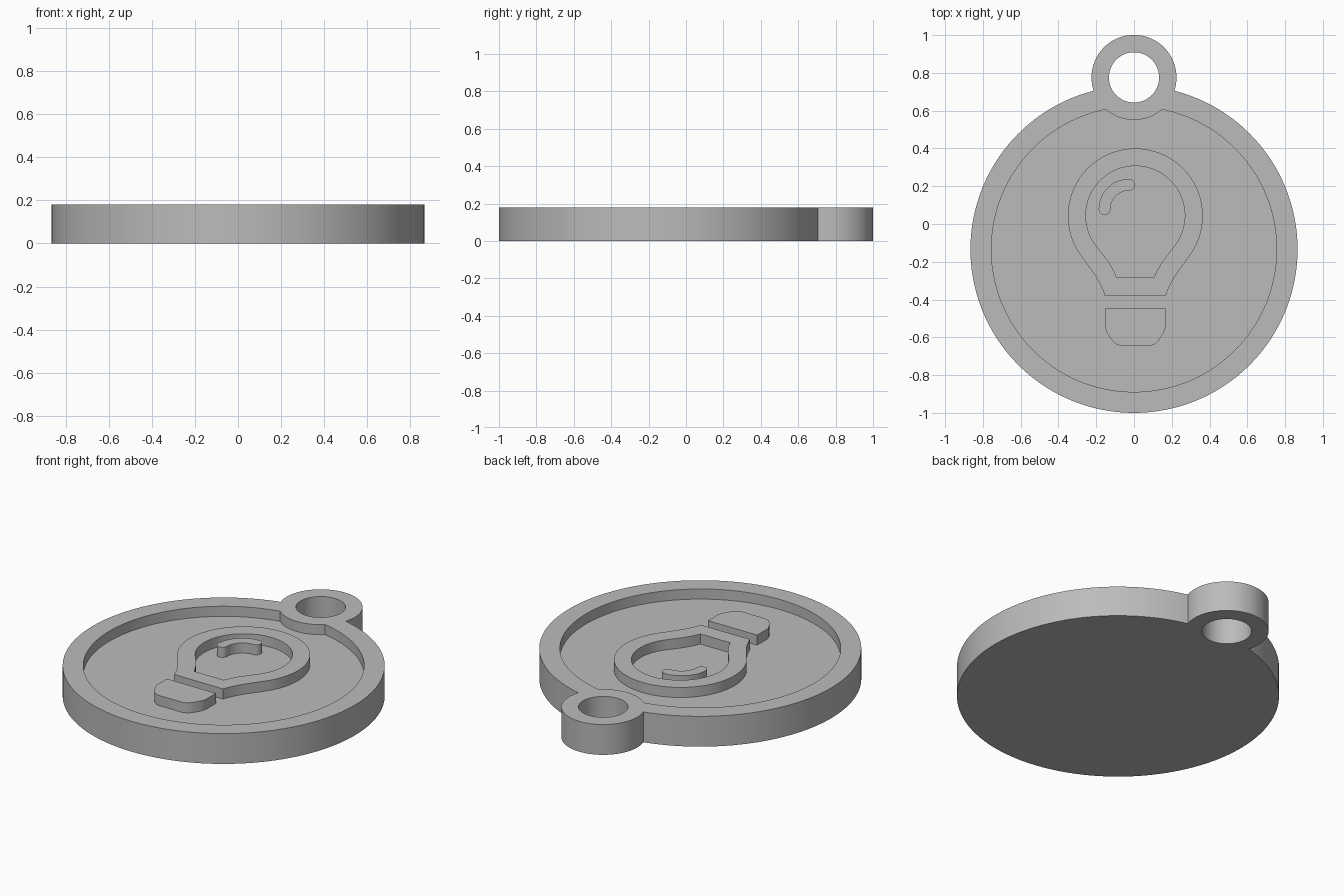
import bpy, bmesh
from math import pi, radians, sin, cos, acos, hypot
from mathutils import Vector
from mathutils.geometry import interpolate_bezier

if "Cube" in bpy.data.objects:
    bpy.data.objects.remove(bpy.data.objects["Cube"])

HEIGHT, FLOOR = 0.18, 0.12
DISC_Y, DISC_R = -0.134, 0.866
RECESS_R = 0.755
TAB_Y, TAB_R, HOLE_R = 0.776, 0.225, 0.133
BULB_X = 0.007

grey = bpy.data.materials.new("light_grey")
grey.use_nodes = True
grey.diffuse_color = (0.5, 0.5, 0.5, 1)
grey.node_tree.nodes["Principled BSDF"].inputs["Base Color"].default_value = (0.5, 0.5, 0.5, 1)


def arc(cx, cy, r, start, end, n):
    """Points from start to end angle, both included."""
    return [(cx + r * cos(start + (end - start) * i / n),
             cy + r * sin(start + (end - start) * i / n)) for i in range(n + 1)]


def mirrored(half, cx):
    """Closed outline from its right half, listed top to bottom."""
    left = [(-x, y) for x, y in reversed(half) if x > 1e-5]
    return [(x + cx, y) for x, y in half + left]


def disc_and_tab(r, outside):
    """Outline of a disc joined to, or notched by, the tab circle."""
    d = TAB_Y - DISC_Y
    a = acos((d * d + r * r - TAB_R ** 2) / (2 * d * r))
    b = acos((d * d + TAB_R ** 2 - r * r) / (2 * d * TAB_R))
    big = arc(0, DISC_Y, r, pi / 2 + a, 5 * pi / 2 - a, 160)
    if outside:
        small = arc(0, TAB_Y, TAB_R, -pi / 2 + b, 3 * pi / 2 - b, 64)
    else:
        small = arc(0, TAB_Y, TAB_R, -pi / 2 + b, -pi / 2 - b, 24)
    return big + small[1:-1]


def ring(bm, points, z):
    return [bm.verts.new((x, y, z)) for x, y in points]


def wall(bm, low, high):
    for i in range(len(low)):
        bm.faces.new((low[i - 1], low[i], high[i], high[i - 1]))


def cap(bm, *rings):
    """Fill the flat area bounded by the first ring, less the others."""
    edges = []
    for r in rings:
        for i in range(len(r)):
            pair = (r[i - 1], r[i])
            edges.append(bm.edges.get(pair) or bm.edges.new(pair))
    bmesh.ops.triangle_fill(bm, edges=edges, use_beauty=True, normal=Vector((0, 0, 1)))


def finish(bm, name):
    bmesh.ops.recalc_face_normals(bm, faces=bm.faces)
    mesh = bpy.data.meshes.new(name)
    bm.to_mesh(mesh)
    bm.free()
    mesh.materials.append(grey)
    obj = bpy.data.objects.new(name, mesh)
    bpy.context.collection.objects.link(obj)
    bpy.ops.object.select_all(action='DESELECT')
    obj.select_set(True)
    bpy.context.view_layer.objects.active = obj
    bpy.ops.object.shade_smooth_by_angle(angle=radians(25))


def relief(name, *outlines):
    """Raised shape standing on the recess floor."""
    bm = bmesh.new()
    low = [ring(bm, o, FLOOR) for o in outlines]
    high = [ring(bm, o, HEIGHT) for o in outlines]
    for a, b in zip(low, high):
        wall(bm, a, b)
    cap(bm, *low)
    cap(bm, *high)
    finish(bm, name)


# Medallion body with rim, recess, hanging tab and hole
bm = bmesh.new()
outer = disc_and_tab(DISC_R, True)
hole = arc(0, TAB_Y, HOLE_R, 0, 2 * pi, 64)[:-1]
recess = disc_and_tab(RECESS_R, False)
outer_low, outer_high = ring(bm, outer, 0), ring(bm, outer, HEIGHT)
hole_low, hole_high = ring(bm, hole, 0), ring(bm, hole, HEIGHT)
recess_low, recess_high = ring(bm, recess, FLOOR), ring(bm, recess, HEIGHT)
wall(bm, outer_low, outer_high)
wall(bm, hole_low, hole_high)
wall(bm, recess_low, recess_high)
cap(bm, outer_low, hole_low)
cap(bm, outer_high, hole_high, recess_high)
cap(bm, recess_low)
finish(bm, "medallion_body")


# Bulb outline: round glass flowing into a narrow neck
def bulb(cy, r, end_angle, c1, c2, foot):
    glass = arc(0, cy, r, pi / 2, radians(end_angle), 40)
    curve = interpolate_bezier(*[Vector((x, y, 0)) for x, y in (glass[-1], c1, c2, foot)], 14)
    return mirrored(glass + [(p.x, p.y) for p in curve[1:]], BULB_X)


relief("bulb_glass",
       bulb(0.043, 0.357, -35, (0.245, -0.23), (0.19, -0.29), (0.161, -0.38)),
       bulb(0.045, 0.262, -30, (0.195, -0.14), (0.135, -0.19), (0.098, -0.284)))

# Bulb screw base
relief("bulb_base", mirrored([(0.161, -0.447), (0.161, -0.545), (0.152, -0.572),
                              (0.125, -0.615), (0.105, -0.635), (0.08, -0.645)], BULB_X))

# Curved highlight with rounded ends
hx, hy, hr, w = -0.026, 0.078, 0.13, 0.031
relief("bulb_highlight",
       arc(hx, hy, hr + w, pi, pi / 2, 20)
       + arc(hx, hy + hr, w, pi / 2, -pi / 2, 14)[1:-1]
       + arc(hx, hy, hr - w, pi / 2, pi, 20)
       + arc(hx - hr, hy, w, 0, -pi, 14)[1:-1])
